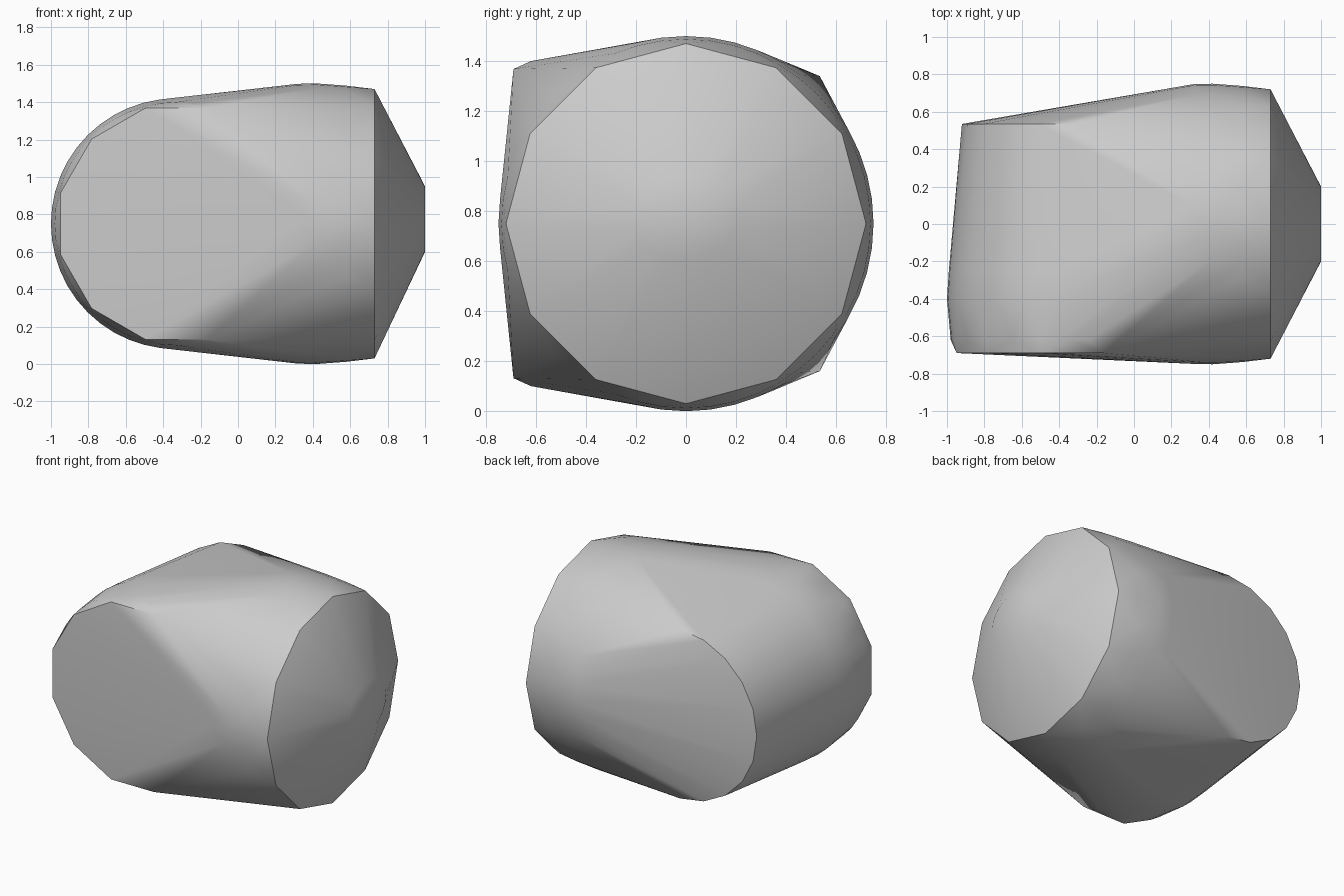
import bpy, bmesh, math
from mathutils import Vector

cube = bpy.data.objects.get("Cube")
if cube:
    bpy.data.objects.remove(cube)

MID = 0.75       # height of the body axis
DRUM_X = -0.33   # axis of the crosswise drum


def ring(bm, axis, centre, radius, sides, offset=0.0, squash=1.0):
    """Add a ring of points around the x or y axis."""
    for i in range(sides):
        a = math.tau * (i + offset) / sides
        u, v = radius * math.cos(a), radius * squash * math.sin(a)
        p = Vector((0, u, v)) if axis == "x" else Vector((u, 0, v))
        bm.verts.new(Vector(centre) + p)


bm = bmesh.new()

# Lengthwise barrel with its swollen belly
for x, r in ((0.32, 0.748), (0.42, 0.75), (0.58, 0.738)):
    ring(bm, "x", (x, 0, MID), r, 48)

# Twelve-sided shoulder and small blunt nose
ring(bm, "x", (0.73, 0, MID), 0.72, 12)
ring(bm, "x", (1, 0, MID + 0.025), 0.2, 24, squash=0.875)

# Crosswise drum: twelve-sided front, round rim, narrower back
ring(bm, "y", (DRUM_X, -0.69, MID), 0.64, 12, offset=0.5)
for y, r in ((-0.62, 0.65), (-0.4, 0.67), (-0.25, 0.66)):
    ring(bm, "y", (DRUM_X, y, MID), r, 48)
ring(bm, "y", (DRUM_X, 0.535, MID), 0.59, 20)

# Stretch one tight skin over all the rings
hull = bmesh.ops.convex_hull(bm, input=bm.verts[:])
loose = {g for g in hull["geom_interior"] + hull["geom_unused"]
         if isinstance(g, bmesh.types.BMVert)}
bmesh.ops.delete(bm, geom=list(loose), context="VERTS")
bmesh.ops.dissolve_limit(bm, angle_limit=math.radians(0.2),
                         verts=bm.verts[:], edges=bm.edges[:])
bmesh.ops.recalc_face_normals(bm, faces=bm.faces[:])

mesh = bpy.data.meshes.new("hull_body")
bm.to_mesh(mesh)
bm.free()
body = bpy.data.objects.new("hull_body", mesh)
bpy.context.collection.objects.link(body)

# Plain grey finish
grey = bpy.data.materials.new("light_grey")
grey.use_nodes = True
colour = (0.6, 0.6, 0.6, 1)
grey.diffuse_color = colour
grey.node_tree.nodes["Principled BSDF"].inputs["Base Color"].default_value = colour
mesh.materials.append(grey)

bpy.ops.object.select_all(action="DESELECT")
body.select_set(True)
bpy.context.view_layer.objects.active = body
bpy.ops.object.shade_smooth_by_angle(angle=math.radians(30))
